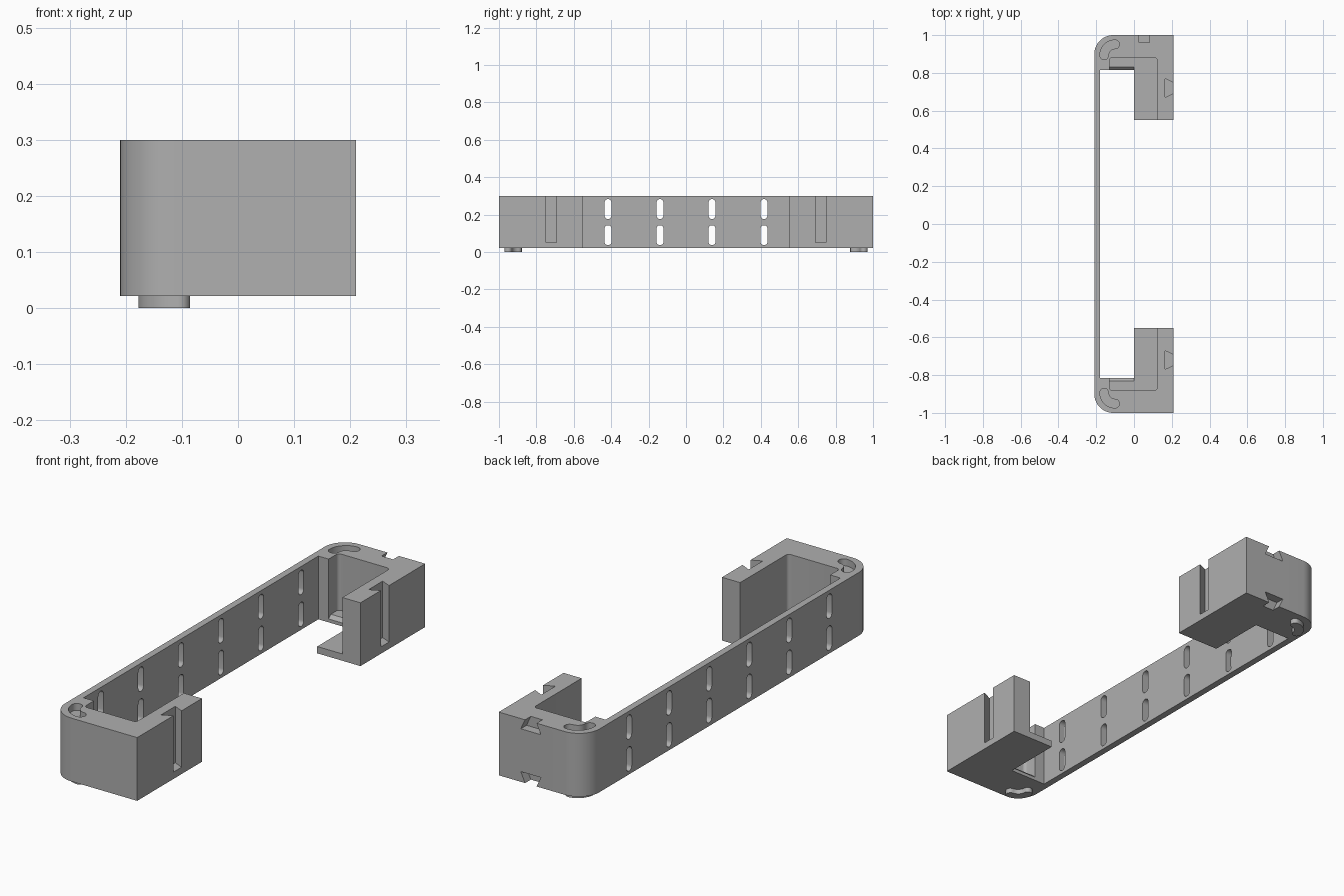
import bpy
import bmesh
import math
from mathutils import Vector

cube = bpy.data.objects.get("Cube")
if cube:
    bpy.data.objects.remove(cube)

grey = bpy.data.materials.new("plain grey")
grey.use_nodes = True
COLOUR = (0.43, 0.43, 0.43, 1)
grey.diffuse_color = COLOUR
grey.node_tree.nodes["Principled BSDF"].inputs["Base Color"].default_value = COLOUR

BOTTOM, TOP, FLOOR = 0.022, 0.3, 0.052


def prism(name, points, lo, hi, axis="z"):
    """Extrude a closed outline between lo and hi along an axis."""
    place = {"z": lambda a, b, h: Vector((a, b, h)),
             "y": lambda a, b, h: Vector((a, h, b)),
             "x": lambda a, b, h: Vector((h, a, b))}[axis]
    bm = bmesh.new()
    face = bm.faces.new([bm.verts.new(place(a, b, lo)) for a, b in points])
    ext = bmesh.ops.extrude_face_region(bm, geom=[face])
    moved = [v for v in ext["geom"] if isinstance(v, bmesh.types.BMVert)]
    bmesh.ops.translate(bm, verts=moved, vec=place(0, 0, hi - lo))
    bmesh.ops.recalc_face_normals(bm, faces=bm.faces)
    mesh = bpy.data.meshes.new(name)
    bm.to_mesh(mesh)
    bm.free()
    mesh.materials.append(grey)
    obj = bpy.data.objects.new(name, mesh)
    bpy.context.scene.collection.objects.link(obj)
    return obj


def arc(cx, cy, r, start, end, steps=12):
    """Points along an arc, with angles in degrees."""
    angles = [math.radians(start + (end - start) * i / steps) for i in range(steps + 1)]
    return [(cx + r * math.cos(a), cy + r * math.sin(a)) for a in angles]


def flip(points, s):
    return [(x, s * y) for x, y in points]


def bean(half_width, sweep):
    """Curved slot outline following the rounded corner."""
    cx, cy, r = -0.1, 0.893, 0.058
    a, b = 135 - sweep, 135 + sweep
    ends = [(cx + r * math.cos(math.radians(t)), cy + r * math.sin(math.radians(t))) for t in (a, b)]
    return (arc(cx, cy, r + half_width, a, b)
            + arc(*ends[1], half_width, b, b + 180)[1:-1]
            + arc(cx, cy, r - half_width, b, a)
            + arc(*ends[0], half_width, a + 180, a + 360)[1:-1])


# Bracket frame: long thin wall with a hooked block at each end
half = [(0.21, 0.55), (0.21, 1.0)] + arc(-0.11, 0.9, 0.1, 90, 180, 16)
inner = [(-0.18, 0.815), (0, 0.815), (0, 0.55)]
frame = prism("bracket_frame",
              half + flip(half, -1)[::-1] + flip(inner, -1)[::-1] + inner, BOTTOM, TOP)

cutters = []


def cut(*args):
    cutters.append(prism("cutter", *args))


for s in (-1, 1):
    # Open pocket with rounded inner corners
    pocket = ([(-0.13, 0.5), (0.122, 0.5)] + arc(0.107, 0.867, 0.015, 0, 90, 6)
              + arc(-0.115, 0.867, 0.015, 90, 180, 6))
    cut(flip(pocket, s), FLOOR, 0.4)
    # Bevelled floor edge
    cut([(s * 0.8, FLOOR + 0.01), (s * 0.83, FLOOR + 0.01), (s * 0.83, FLOOR),
         (s * 0.815, FLOOR - 0.015), (s * 0.8, FLOOR - 0.015)], -0.13, 0, "x")
    # Upright dovetail groove in the side
    cut([(0.165, s * 0.72 - 0.049), (0.21, s * 0.72 - 0.028), (0.25, s * 0.72 - 0.028),
         (0.25, s * 0.72 + 0.028), (0.21, s * 0.72 + 0.028), (0.165, s * 0.72 + 0.049)],
        FLOOR, 0.4)
    # Curved socket in the top corner
    cut(flip(bean(0.023, 45), s), TOP - 0.03, 0.4)

# Dovetail notches at the top and bottom of the back end
for edge, d in ((TOP, -1), (BOTTOM, 1)):
    cut([(0.026, edge - d * 0.05), (0.026, edge), (0.005, edge + d * 0.045),
         (0.103, edge + d * 0.045), (0.082, edge), (0.082, edge - d * 0.05)],
        0.96, 1.1, "y")

# Two rows of rounded slots through the long wall
for i in range(6):
    y = (i - 2.5) * 0.278
    for z in (0.09, 0.23):
        slot = arc(y, z + 0.035, 0.0185, 0, 180, 10) + arc(y, z - 0.035, 0.0185, 180, 360, 10)
        cut(slot, -0.25, -0.15, "x")

# Apply all cuts and remove the cutters
for c in cutters:
    mod = frame.modifiers.new("cut", "BOOLEAN")
    mod.operation = "DIFFERENCE"
    mod.solver = "EXACT"
    mod.object = c
    c.hide_render = True
bpy.context.view_layer.update()
result = bpy.data.meshes.new_from_object(
    frame.evaluated_get(bpy.context.evaluated_depsgraph_get()))
frame.modifiers.clear()
frame.data = result
frame.data.materials.clear()
frame.data.materials.append(grey)
for c in cutters:
    bpy.data.objects.remove(c)

# Curved locating pegs underneath
parts = [frame]
for s, name in ((-1, "front_peg"), (1, "back_peg")):
    parts.append(prism(name, flip(bean(0.02, 40), s), 0, BOTTOM + 0.005))

# Smooth the curves and keep the edges sharp
for obj in bpy.context.selected_objects:
    obj.select_set(False)
for obj in parts:
    obj.select_set(True)
bpy.context.view_layer.objects.active = frame
bpy.ops.object.shade_smooth_by_angle(angle=math.radians(30))
